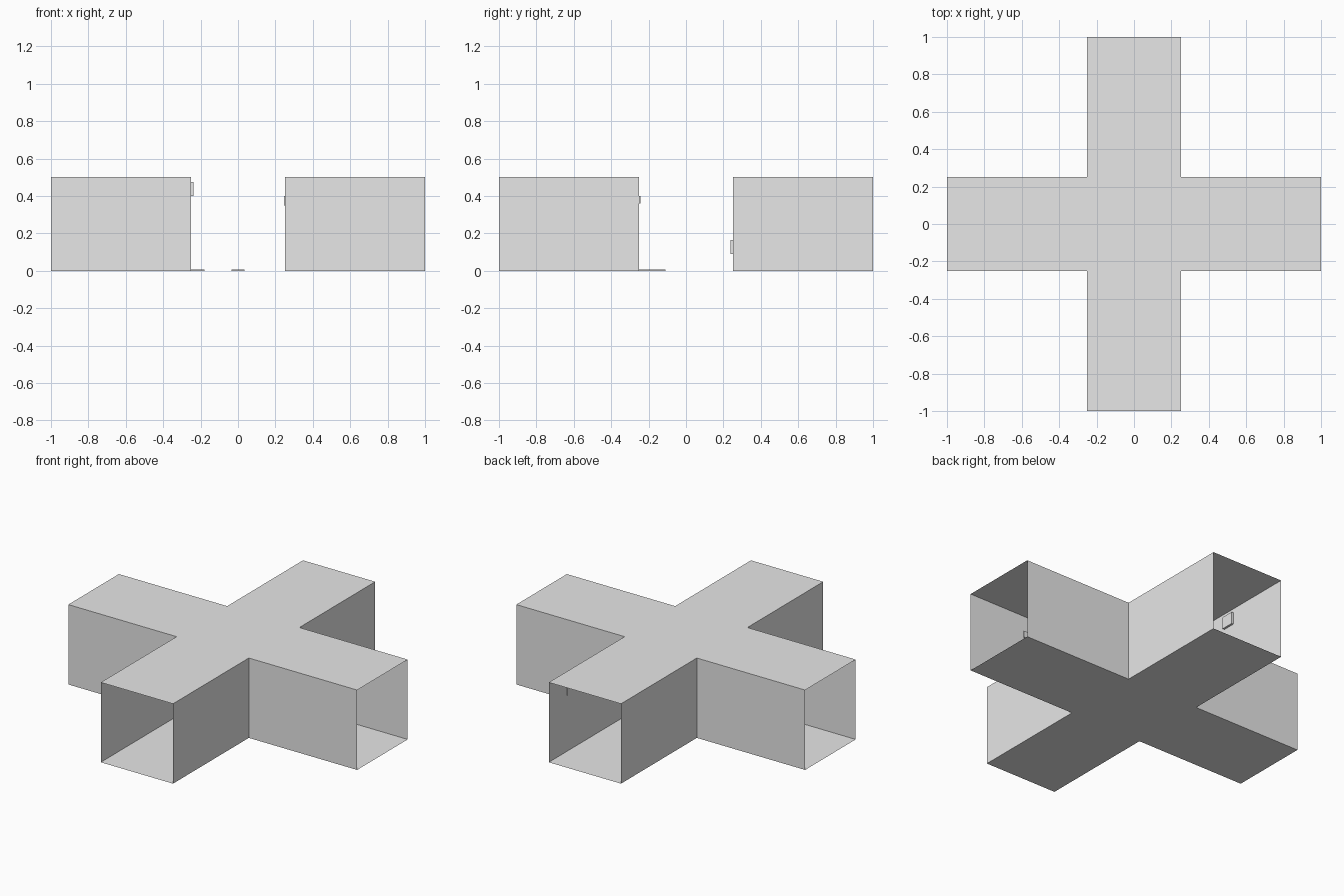
import bpy
import bmesh
from mathutils import Vector

cube = bpy.data.objects.get("Cube")
if cube:
    bpy.data.objects.remove(cube, do_unlink=True)

HALF = 0.25    # half width of a corridor
REACH = 1.0    # distance from the centre to an open end
HEIGHT = 0.5

grey = bpy.data.materials.new("light grey")
grey.use_nodes = True
grey.diffuse_color = (0.8, 0.8, 0.8, 1)
grey.node_tree.nodes["Principled BSDF"].inputs["Base Color"].default_value = (0.8, 0.8, 0.8, 1)


def add_object(name, bm):
    mesh = bpy.data.meshes.new(name)
    bm.to_mesh(mesh)
    bm.free()
    mesh.materials.append(grey)
    obj = bpy.data.objects.new(name, mesh)
    bpy.context.collection.objects.link(obj)
    return obj


def plate(name, low, high):
    """Box between two opposite corners."""
    low, high = Vector(low), Vector(high)
    bm = bmesh.new()
    bmesh.ops.create_cube(bm, size=1)
    bmesh.ops.scale(bm, vec=high - low, verts=bm.verts)
    bmesh.ops.translate(bm, vec=(low + high) / 2, verts=bm.verts)
    return add_object(name, bm)


# Crossing corridors: cross outline, extruded up, with the four ends left open
outline = []
for i in range(4):
    for corner in ((REACH, -HALF), (REACH, HALF), (HALF, HALF)):
        x, y = corner
        for _ in range(i):
            x, y = -y, x
        outline.append((x, y))

bm = bmesh.new()
floor = [bm.verts.new((x, y, 0)) for x, y in outline]
roof = [bm.verts.new((x, y, HEIGHT)) for x, y in outline]
bm.faces.new(floor[::-1])
bm.faces.new(roof)
for i in range(len(outline)):
    if i % 3 != 0:      # every third side is an open end
        j = (i + 1) % len(outline)
        bm.faces.new((floor[i], floor[j], roof[j], roof[i]))
add_object("crossing_corridors", bm)

# Small fittings on the inner walls
plate("high_wall_box", (-HALF, 0.5, 0.4), (-0.237, 0.58, 0.475))
plate("low_wall_box", (-0.6, 0.237, 0.09), (-0.52, HALF, 0.165))
plate("side_wall_panel", (0.5, -HALF, 0.36), (0.61, -0.242, 0.4))
plate("back_wall_panel", (0.246, 0.7, 0.35), (HALF, 0.82, 0.4))

# Thin square tiles on the floor
TILE = 0.07
for name, x, y in (("floor_tile_edge", -HALF, 0.35),
                   ("floor_tile_middle", -TILE / 2, 0.35),
                   ("floor_tile_corner", -0.42, -HALF),
                   ("floor_tile_inner", -0.42, -HALF + TILE)):
    plate(name, (x, y, 0), (x + TILE, y + TILE, 0.008))
